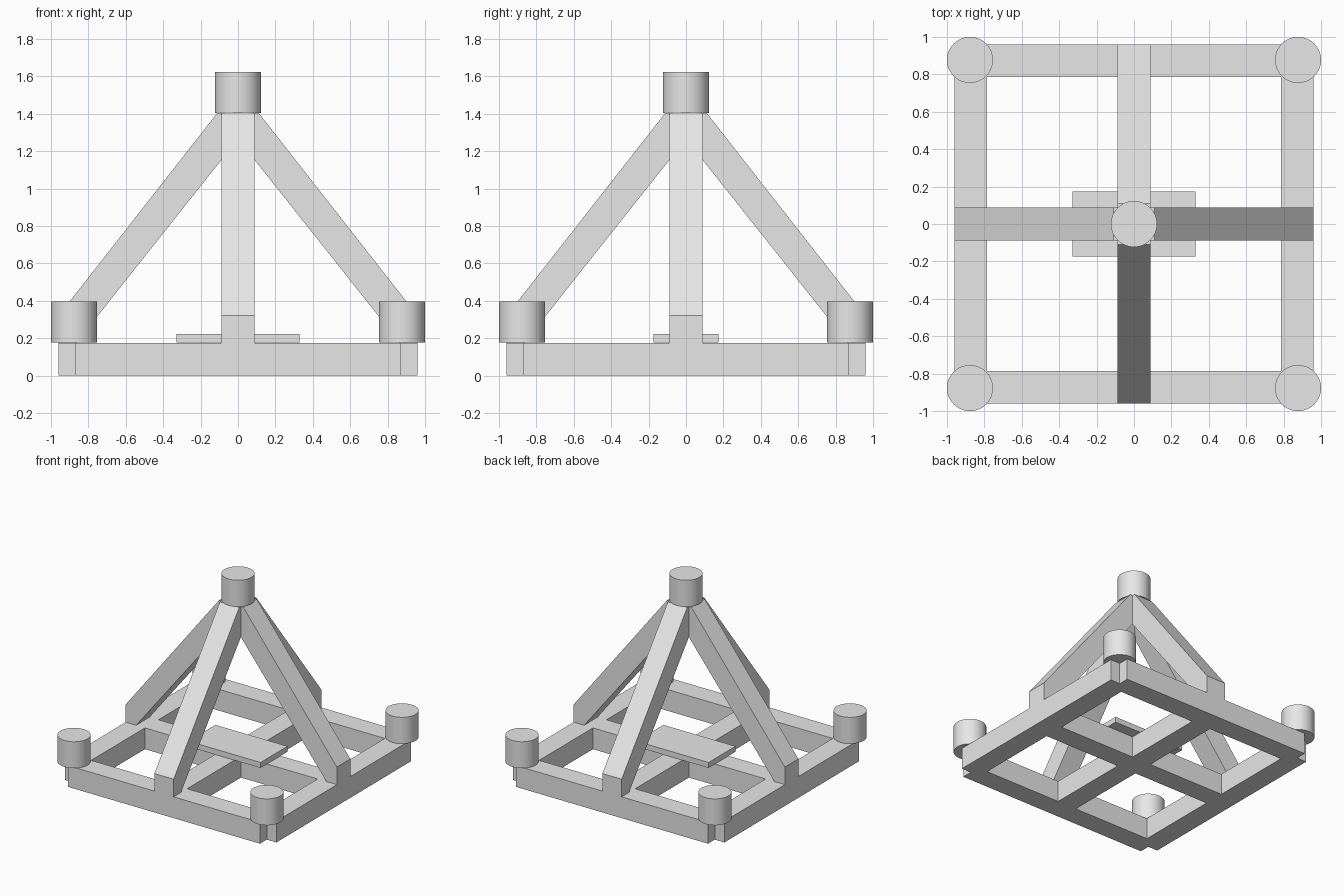
import bpy
import bmesh
import math
from mathutils import Matrix

if "Cube" in bpy.data.objects:
    bpy.data.objects.remove(bpy.data.objects["Cube"], do_unlink=True)

GREY = (0.8, 0.8, 0.8, 1.0)
grey = bpy.data.materials.new("light_grey")
grey.use_nodes = True
grey.diffuse_color = GREY
grey.node_tree.nodes["Principled BSDF"].inputs["Base Color"].default_value = GREY

BEAM = 0.175        # beam width and height
HALF = BEAM / 2
RAIL = 0.8725       # distance of the rail centre lines
OUTER = RAIL + HALF
POST = 0.877        # distance of the corner posts


def add_object(name, bm):
    bmesh.ops.recalc_face_normals(bm, faces=bm.faces)
    mesh = bpy.data.meshes.new(name)
    bm.to_mesh(mesh)
    bm.free()
    mesh.materials.append(grey)
    obj = bpy.data.objects.new(name, mesh)
    bpy.context.collection.objects.link(obj)
    return obj


def box(name, centre, size):
    bm = bmesh.new()
    bmesh.ops.create_cube(bm, size=1, matrix=Matrix.Translation(centre) @ Matrix.Diagonal((*size, 1)))
    return add_object(name, bm)


def post(name, x, y, bottom):
    height = 0.217
    bm = bmesh.new()
    bmesh.ops.create_cone(bm, cap_ends=True, segments=48, radius1=0.123, radius2=0.123, depth=height,
                          matrix=Matrix.Translation((x, y, bottom + height / 2)))
    for face in bm.faces:
        face.smooth = len(face.verts) == 4
    for edge in bm.edges:
        edge.smooth = all(len(f.verts) == 4 for f in edge.link_faces)
    return add_object(name, bm)


def brace(name, angle):
    # Slanted beam profile, extruded across its width and turned to its side
    profile = [(OUTER, BEAM), (OUTER, 0.32), (0.11, 1.405), (0, 1.405), (0, 1.265), (0.865, BEAM)]
    bm = bmesh.new()
    face = bm.faces.new([bm.verts.new((x, -HALF, z)) for x, z in profile])
    moved = bmesh.ops.extrude_face_region(bm, geom=[face])["geom"]
    bmesh.ops.translate(bm, vec=(0, BEAM, 0), verts=[v for v in moved if isinstance(v, bmesh.types.BMVert)])
    bmesh.ops.rotate(bm, verts=bm.verts, matrix=Matrix.Rotation(angle, 3, "Z"))
    return add_object(name, bm)


# Base frame: four rails leaving small corner notches
for side, label in ((-1, "front"), (1, "back")):
    box(label + "_rail", (0, side * RAIL, HALF), (2 * RAIL, BEAM, BEAM))
for side, label in ((-1, "right"), (1, "left")):
    box(label + "_rail", (side * RAIL, 0, HALF), (BEAM, 2 * RAIL, BEAM))

# Cross beams inside the frame
inner = 2 * (RAIL - HALF)
box("cross_beam_long", (0, 0, HALF), (inner, BEAM, BEAM))
for side, label in ((-1, "front"), (1, "back")):
    box(label + "_cross_beam", (0, side * RAIL / 2, HALF), (BEAM, RAIL - BEAM, BEAM))

# Thin plate on the middle of the cross
box("centre_plate", (0, 0, 0.199), (0.655, 0.35, 0.045))

# Four slanted braces meeting under the top post
for i, label in enumerate(("left", "back", "right", "front")):
    brace(label + "_brace", i * math.pi / 2)

# Round posts at the corners and the apex
for x, xlabel in ((-1, "right"), (1, "left")):
    for y, ylabel in ((-1, "front"), (1, "back")):
        post(f"{ylabel}_{xlabel}_post", x * POST, y * POST, 0.178)
post("top_post", 0, 0, 1.405)
